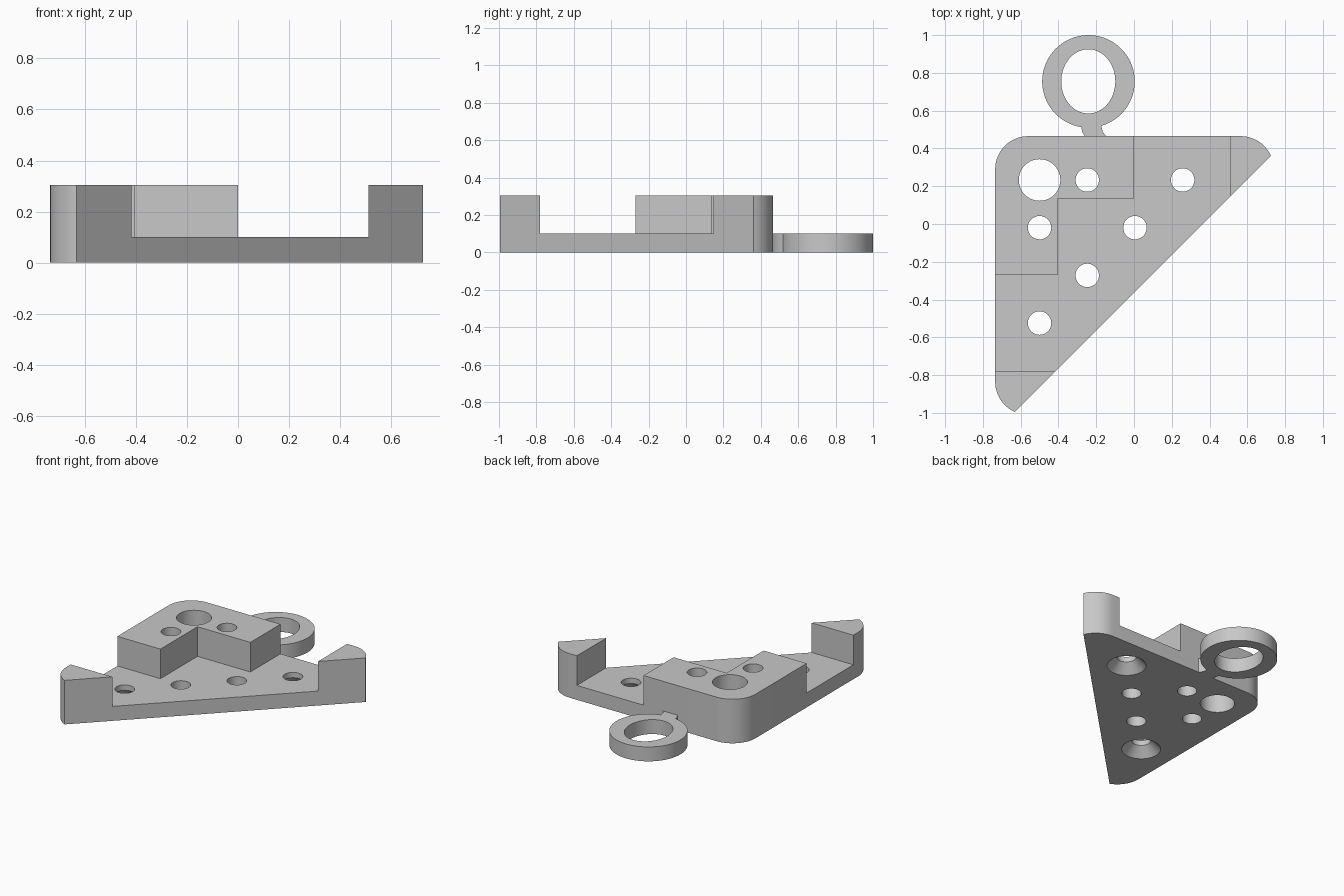
import bpy, bmesh
from math import cos, sin, radians, pi

if "Cube" in bpy.data.objects:
    bpy.data.objects.remove(bpy.data.objects["Cube"], do_unlink=True)

BASE, TOP = 0.1, 0.305          # plate and block heights
LEFT, BACK, K = -0.735, 0.465, -0.27   # K: diagonal symmetry x -> K - y

grey = bpy.data.materials.new("plain grey")
grey.use_nodes = True
grey.diffuse_color = (0.58, 0.58, 0.58, 1)
grey.node_tree.nodes["Principled BSDF"].inputs["Base Color"].default_value = (0.58, 0.58, 0.58, 1)


def new_object(name, bm):
    bmesh.ops.recalc_face_normals(bm, faces=bm.faces)
    mesh = bpy.data.meshes.new(name)
    bm.to_mesh(mesh)
    bm.free()
    mesh.materials.append(grey)
    obj = bpy.data.objects.new(name, mesh)
    bpy.context.collection.objects.link(obj)
    return obj


def add_prism(bm, points, z0, z1):
    face = bm.faces.new([bm.verts.new((x, y, z0)) for x, y in points])
    ext = bmesh.ops.extrude_face_region(bm, geom=[face])["geom"]
    bmesh.ops.translate(bm, vec=(0, 0, z1 - z0),
                        verts=[v for v in ext if isinstance(v, bmesh.types.BMVert)])


def prism(name, points, z0, z1):
    bm = bmesh.new()
    add_prism(bm, points, z0, z1)
    return new_object(name, bm)


def add_lathe(bm, x, y, profile, n=48):
    # Closed revolved solid from (radius, height) pairs
    rings = [[bm.verts.new((x + r * cos(2 * pi * i / n), y + r * sin(2 * pi * i / n), z))
              for i in range(n)] for r, z in profile]
    for a, b in zip(rings, rings[1:]):
        for i in range(n):
            j = (i + 1) % n
            bm.faces.new((a[i], a[j], b[j], b[i]))
    bm.faces.new(rings[0][::-1])
    bm.faces.new(rings[-1])


def arc(cx, cy, rx, ry, a0, a1, n):
    angles = [radians(a0 + (a1 - a0) * i / n) for i in range(n + 1)]
    return [(cx + rx * cos(a), cy + ry * sin(a)) for a in angles]


def cut(obj, *cutters):
    for c in cutters:
        c.hide_render = True
        mod = obj.modifiers.new("cut", "BOOLEAN")
        mod.operation = "DIFFERENCE"
        mod.solver = "EXACT"
        mod.object = c
    graph = bpy.context.evaluated_depsgraph_get()
    mesh = bpy.data.meshes.new_from_object(obj.evaluated_get(graph))
    obj.modifiers.clear()
    obj.data = mesh
    for c in cutters:
        bpy.data.objects.remove(c, do_unlink=True)


def smooth(obj):
    bpy.ops.object.select_all(action="DESELECT")
    obj.select_set(True)
    bpy.context.view_layer.objects.active = obj
    bpy.ops.object.shade_smooth_by_angle(angle=radians(25))


# Triangular body with rounded corners, symmetric about its diagonal
R = 0.175
front_tip = arc(LEFT + R, -0.835, R, R, 180, 246, 12)
right_tip = [(K - y, K - x) for x, y in reversed(front_tip)]
corner = arc(LEFT + R, BACK - R, R, R, 90, 180, 16)
body = prism("corner_body", front_tip + right_tip + corner, 0, TOP)

# Pocket leaving an L-shaped block and two raised tips
pocket = prism("pocket_cutter", [(-1, -0.78), (0.51, -0.78), (0.51, 1), (0, 1), (0, 0.135),
                                 (-0.405, 0.135), (-0.405, -0.27), (-1, -0.27)], BASE, 0.5)

# Through holes on a square pitch, the two outer ones countersunk from below
holes = bmesh.new()
X0, Y0, P, r = -0.5, 0.233, 0.2525, 0.062
add_lathe(holes, X0, Y0, [(0.11, -0.1), (0.11, 0.5)])
for col, row in [(1, 0), (0, 1), (2, 1), (1, 2)]:
    add_lathe(holes, X0 + P * col, Y0 - P * row, [(r, -0.1), (r, 0.5)])
for col, row in [(3, 0), (0, 3)]:
    add_lathe(holes, X0 + P * col, Y0 - P * row,
              [(0.125, -0.1), (0.125, 0), (r, 0.063), (r, 0.5)])
cut(body, pocket, new_object("hole_cutter", holes))
smooth(body)

# Flat hanging ring with a short flared foot
foot = [(-0.274, 0.488), (-0.262, BACK), (-0.148, BACK), (-0.166, 0.488)]
ring = prism("hanging_ring", arc(-0.241, 0.755, 0.245, 0.245, 286, 621, 72) + foot, 0, BASE)
opening = prism("ring_cutter", arc(-0.242, 0.755, 0.143, 0.17, 0, 355, 71), -0.1, 0.3)
cut(ring, opening)
smooth(ring)
